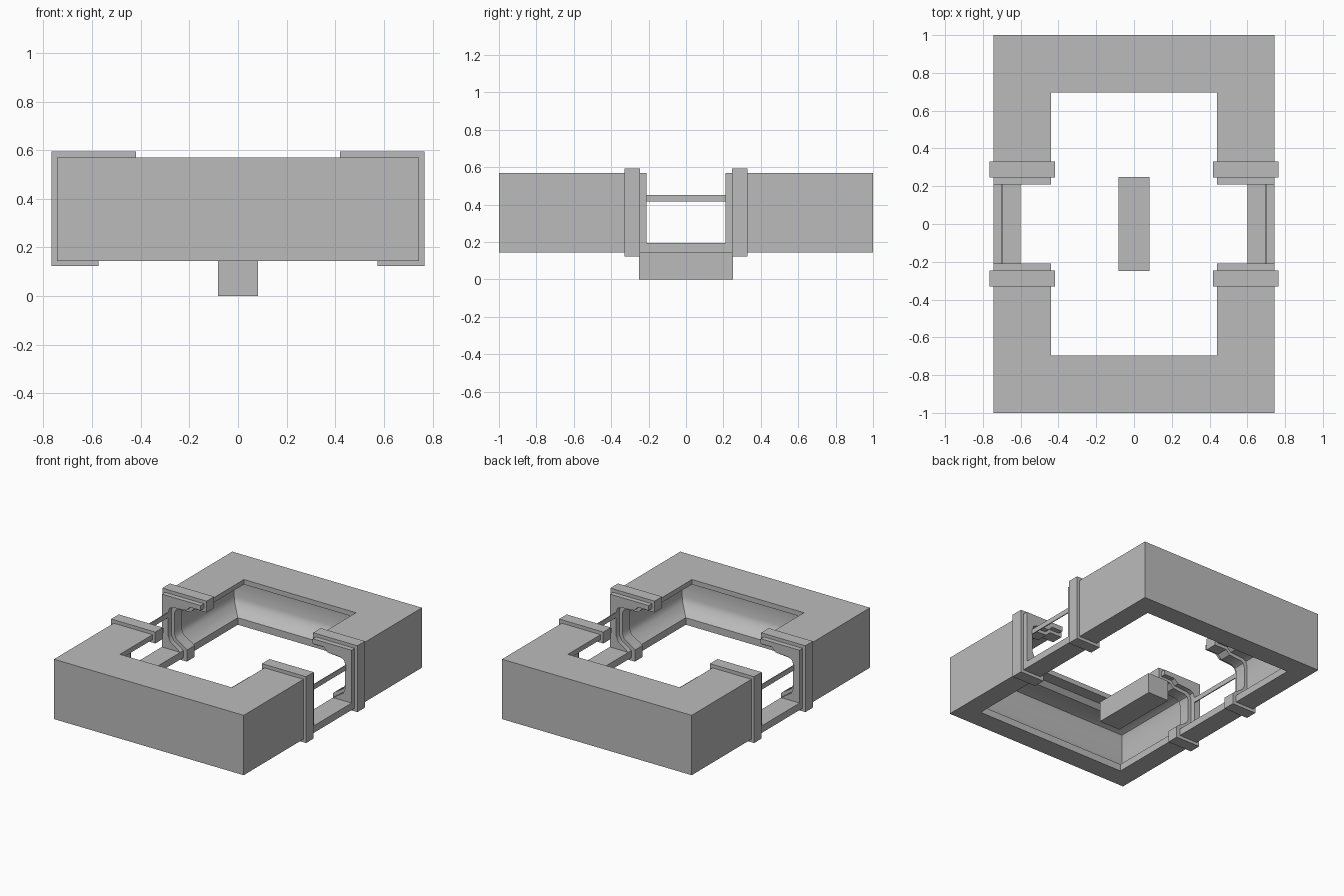
import bpy, bmesh

if "Cube" in bpy.data.objects:
    bpy.data.objects.remove(bpy.data.objects["Cube"])

W, L = 0.745, 1.0          # half width and half length of the outer wall
END, GAP_Z = 0.21, 0.195   # where the U halves stop, top of the low sill

grey = bpy.data.materials.new("plain grey")
grey.diffuse_color = (0.5, 0.5, 0.5, 1)
grey.use_nodes = True
grey.node_tree.nodes["Principled BSDF"].inputs["Base Color"].default_value = grey.diffuse_color

# wall cross-section: (distance inward from the outer face, height)
WALL = [(0, 0.145), (0.145, 0.145), (0.145, 0.195), (0.13, 0.205), (0.065, 0.25),
        (0.05, 0.285), (0.05, 0.455), (0.06, 0.485), (0.09, 0.498), (0.19, 0.505),
        (0.22, 0.535), (0.305, 0.535), (0.305, 0.57), (0, 0.57)]
# collar cross-section: the same shape grown by about 0.02
COLLAR = [(-0.021, 0.123), (0.172, 0.123), (0.172, 0.205), (0.155, 0.22), (0.088, 0.262),
          (0.073, 0.295), (0.073, 0.435), (0.083, 0.463), (0.105, 0.475), (0.2, 0.483),
          (0.23, 0.513), (0.326, 0.513), (0.326, 0.594), (-0.021, 0.594)]


def sweep(name, profile, path):
    """Loft a profile along a path; path(d) gives the xy points for inset d."""
    bm = bmesh.new()
    rows = [[bm.verts.new((x, y, z)) for x, y in path(d)] for d, z in profile]
    n, m = len(rows), len(rows[0])
    for i in range(n):
        a, b = rows[i], rows[(i + 1) % n]
        for j in range(m - 1):
            bm.faces.new((a[j], a[j + 1], b[j + 1], b[j]))
    bm.faces.new([r[0] for r in rows])
    bm.faces.new([r[-1] for r in rows])
    bmesh.ops.recalc_face_normals(bm, faces=bm.faces)
    me = bpy.data.meshes.new(name)
    bm.to_mesh(me)
    bm.free()
    me.materials.append(grey)
    ob = bpy.data.objects.new(name, me)
    bpy.context.collection.objects.link(ob)
    bpy.ops.object.select_all(action='DESELECT')
    ob.select_set(True)
    bpy.context.view_layer.objects.active = ob
    bpy.ops.object.shade_smooth_by_angle(angle=0.6)
    return ob


def rect(d0, d1, z0, z1):
    return [(d0, z0), (d1, z0), (d1, z1), (d0, z1)]


# two U-shaped counter halves
for s, end in ((-1, "front"), (1, "back")):
    sweep(end + "_counter", WALL, lambda d: [
        (-(W - d), s * END), (-(W - d), s * (L - d)), (W - d, s * (L - d)), (W - d, s * END)])

for sx, side in ((-1, "left"), (1, "right")):
    def straight(y0, y1):
        return lambda d: [(sx * (W - d), y0), (sx * (W - d), y1)]
    # collars wrapped around the counter ends
    for s, end in ((-1, "front"), (1, "back")):
        sweep(f"{end}_{side}_collar", COLLAR, straight(s * 0.245, s * 0.33))
    # low sill and thin rail bridging the gap
    sweep(side + "_sill", rect(0, 0.145, 0.145, GAP_Z), straight(-END, END))
    sweep(side + "_rail", rect(0.043, 0.05, 0.417, 0.452), straight(-END, END))

# block standing in the middle
sweep("centre_block", rect(W - 0.083, W + 0.083, 0, 0.147),
      lambda d: [(W - d, -0.25), (W - d, 0.25)])
